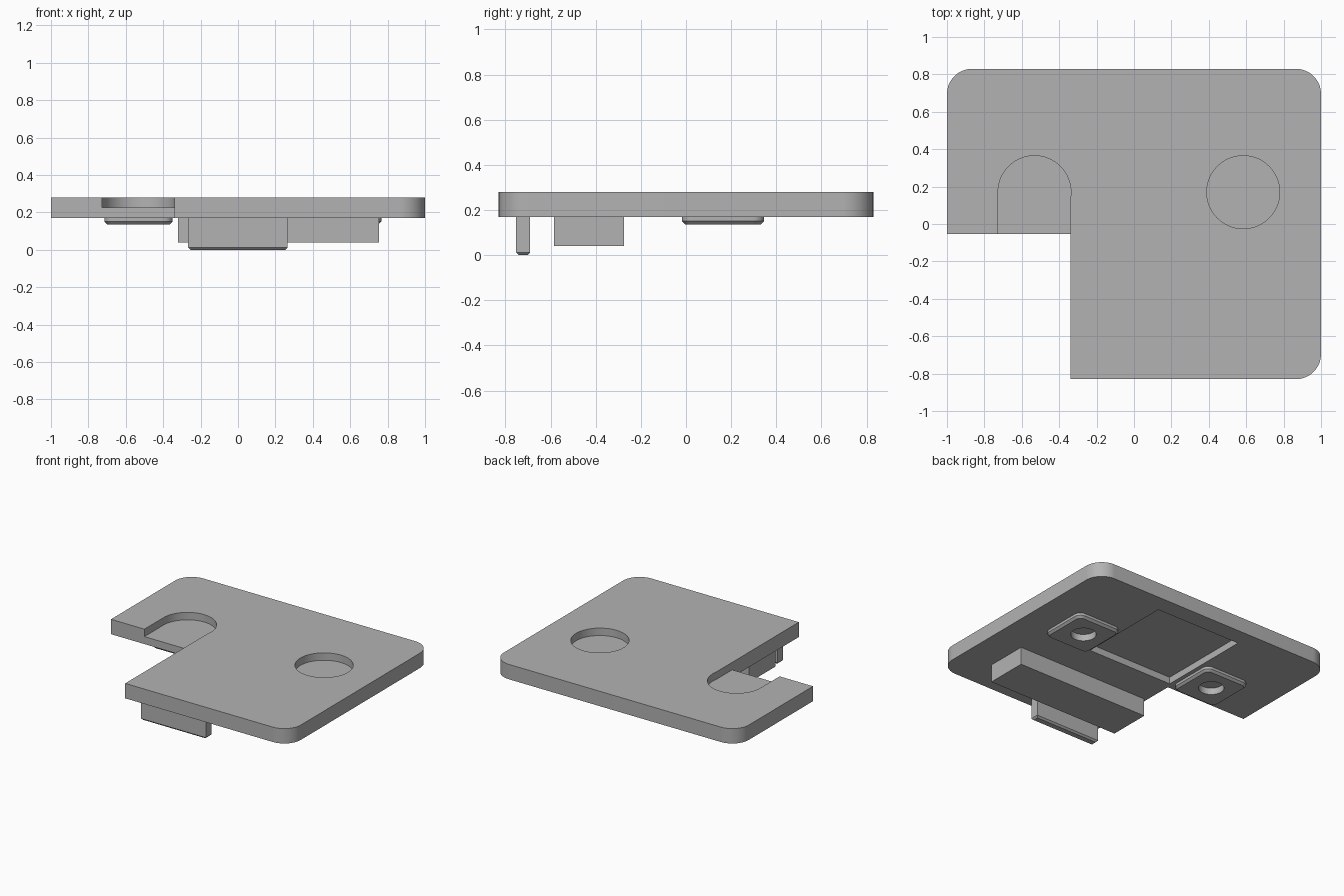
import bpy, bmesh, math

if "Cube" in bpy.data.objects:
    bpy.data.objects.remove(bpy.data.objects["Cube"])

GREY = (0.45, 0.45, 0.45, 1)
grey = bpy.data.materials.new("plain grey")
grey.use_nodes = True
grey.diffuse_color = GREY
grey.node_tree.nodes["Principled BSDF"].inputs["Base Color"].default_value = GREY


def arc(cx, cy, r, start, end, steps):
    angles = [math.radians(start + (end - start) * i / steps) for i in range(steps + 1)]
    return [(cx + r * math.cos(a), cy + r * math.sin(a)) for a in angles]


def circle(cx, cy, r):
    return arc(cx, cy, r, 0, 360, 64)[:-1]


def box(x0, x1, y0, y1):
    return [(x0, y0), (x1, y0), (x1, y1), (x0, y1)]


def rounded_square(cx, cy, half, r):
    d = half - r
    pts = []
    for sx, sy, start in ((1, 1, 0), (-1, 1, 90), (-1, -1, 180), (1, -1, 270)):
        pts += arc(cx + sx * d, cy + sy * d, r, start, start + 90, 8)
    return pts


def prism(name, outline, z0, z1, chamfer=0):
    """Extrude a counter-clockwise outline, with an optional chamfer round the underside."""
    bm = bmesh.new()
    base = bm.faces.new([bm.verts.new((x, y, z0)) for x, y in outline])
    top = bmesh.ops.extrude_face_region(bm, geom=[base], use_keep_orig=True)
    verts = [g for g in top["geom"] if isinstance(g, bmesh.types.BMVert)]
    bmesh.ops.translate(bm, verts=verts, vec=(0, 0, z1 - z0))
    bmesh.ops.recalc_face_normals(bm, faces=bm.faces)
    if chamfer:
        rim = [e for e in bm.edges if all(abs(v.co.z - z0) < 1e-5 for v in e.verts)]
        bmesh.ops.bevel(bm, geom=rim, offset=chamfer, segments=1, affect='EDGES')
    mesh = bpy.data.meshes.new(name)
    bm.to_mesh(mesh)
    bm.free()
    mesh.materials.append(grey)
    ob = bpy.data.objects.new(name, mesh)
    bpy.context.collection.objects.link(ob)
    return ob


def select(ob):
    bpy.ops.object.select_all(action='DESELECT')
    ob.select_set(True)
    bpy.context.view_layer.objects.active = ob


def cut(ob, cutters):
    select(ob)
    for cutter in cutters:
        mod = ob.modifiers.new("cut", 'BOOLEAN')
        mod.operation = 'DIFFERENCE'
        mod.solver = 'EXACT'
        mod.object = cutter
        bpy.ops.object.modifier_apply(modifier=mod.name)


BOTTOM, TOP, POCKET = 0.17, 0.28, 0.225
NOTCH_X, NOTCH_Y = -0.34, -0.053
LEFT_X, RIGHT_X, HOLE_Y = 0.584, -0.532, 0.17
R = 0.135
ex, ey = 1 - R, 0.83 - R

# L-shaped plate with three rounded corners
outline = [(NOTCH_X, -0.83)]
outline += arc(ex, -ey, R, 270, 360, 16) + arc(ex, ey, R, 0, 90, 16) + arc(-ex, ey, R, 90, 180, 16)
outline += [(-1, NOTCH_Y), (NOTCH_X, NOTCH_Y)]
plate = prism("plate", outline, BOTTOM, TOP)

# Pockets in the top: a round one, and one open to the notch
round_pocket = prism("round_pocket_cutter", circle(LEFT_X, HOLE_Y, 0.195), POCKET, 0.4)
slot = arc(RIGHT_X, HOLE_Y, 0.195, -10, 180, 40)
slot += [(RIGHT_X - 0.195, -0.2), (slot[0][0], -0.2)]
slot_pocket = prism("slot_pocket_cutter", slot, POCKET, 0.4)

# Square recess and two blind holes in the underside
recess = prism("recess_cutter", box(-0.32, 0.375, -0.01, 0.70), 0, 0.22)
holes = [prism("hole_cutter", circle(x, HOLE_Y, 0.085), 0, 0.185) for x in (LEFT_X, RIGHT_X)]
cut(plate, [round_pocket, slot_pocket, recess] + holes)

# Chamfered pads around the holes
pads = []
for side, x, hole in (("left", LEFT_X, holes[0]), ("right", RIGHT_X, holes[1])):
    pad = prism(side + "_pad", rounded_square(x, 0.164, 0.182, 0.05), 0.136, BOTTOM, 0.015)
    cut(pad, [hole])
    pads.append(pad)

# Block and locating tab under the front
block = prism("block", box(-0.32, 0.755, -0.585, -0.275), 0.04, BOTTOM)
tab = prism("tab", box(-0.266, 0.265, -0.753, -0.69), 0, BOTTOM, 0.012)

for cutter in [round_pocket, slot_pocket, recess] + holes:
    bpy.data.objects.remove(cutter)

for ob in [plate, block, tab] + pads:
    select(ob)
    bpy.ops.object.shade_smooth_by_angle(angle=math.radians(30))
